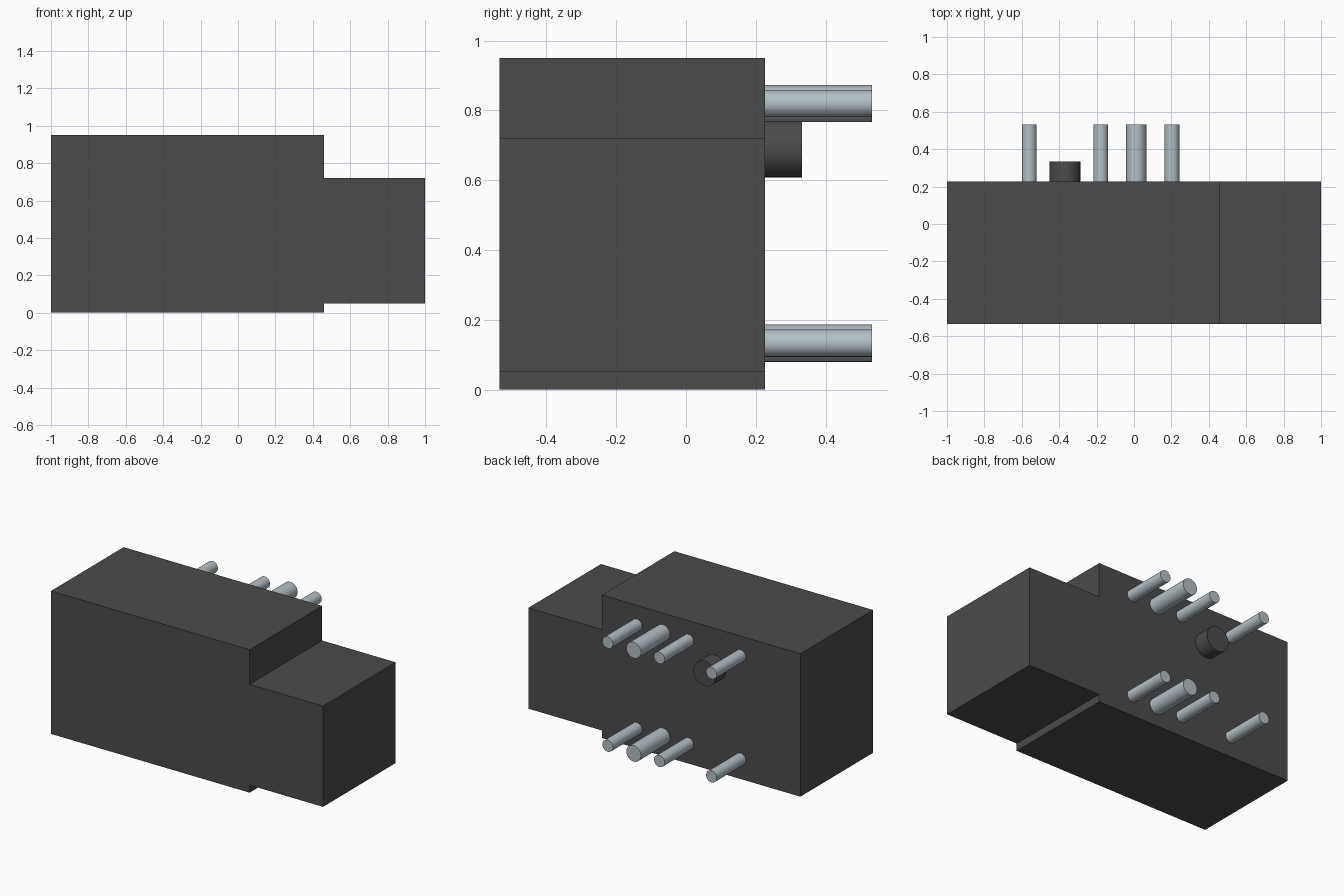
import bpy, bmesh, math
from mathutils import Matrix

cube = bpy.data.objects.get("Cube")
if cube:
    bpy.data.objects.remove(cube, do_unlink=True)


def material(name, rgb):
    m = bpy.data.materials.new(name)
    m.use_nodes = True
    m.diffuse_color = (*rgb, 1)
    m.node_tree.nodes["Principled BSDF"].inputs["Base Color"].default_value = (*rgb, 1)
    return m


DARK = material("dark grey plastic", (0.07, 0.07, 0.07))
METAL = material("pale steel", (0.45, 0.52, 0.56))

FRONT, BACK, PIN_END = -0.535, 0.227, 0.533


def finish(bm, name, mat):
    bmesh.ops.recalc_face_normals(bm, faces=bm.faces)
    me = bpy.data.meshes.new(name)
    bm.to_mesh(me)
    bm.free()
    me.materials.append(mat)
    ob = bpy.data.objects.new(name, me)
    bpy.context.collection.objects.link(ob)
    return ob


def rod(name, x, z, radius, y_end, mat):
    """Round rod standing out of the back face along y."""
    y0 = BACK - 0.005
    bm = bmesh.new()
    place = Matrix.Translation((x, (y0 + y_end) / 2, z)) @ Matrix.Rotation(math.pi / 2, 4, 'X')
    bmesh.ops.create_cone(bm, cap_ends=True, segments=32, radius1=radius, radius2=radius,
                          depth=y_end - y0, matrix=place)
    ob = finish(bm, name, mat)
    bpy.ops.object.select_all(action='DESELECT')
    ob.select_set(True)
    bpy.context.view_layer.objects.active = ob
    bpy.ops.object.shade_smooth_by_angle(angle=math.radians(40))


# Stepped housing: front outline extruded to the back
outline = [(-1, 0), (0.46, 0), (0.46, 0.05), (1, 0.05),
           (1, 0.72), (0.46, 0.72), (0.46, 0.95), (-1, 0.95)]
bm = bmesh.new()
face = bm.faces.new([bm.verts.new((x, FRONT, z)) for x, z in outline])
ext = bmesh.ops.extrude_face_region(bm, geom=[face])
moved = [v for v in ext["geom"] if isinstance(v, bmesh.types.BMVert)]
bmesh.ops.translate(bm, verts=moved, vec=(0, BACK - FRONT, 0))
finish(bm, "housing", DARK)

# Two matching rows of contact pins
pins = [("outer_pin", -0.56, 0.039), ("inner_pin", -0.177, 0.039),
        ("thick_pin", 0.012, 0.0535), ("end_pin", 0.203, 0.039)]
for row, z in (("upper", 0.82), ("lower", 0.133)):
    for name, x, radius in pins:
        rod(f"{row}_{name}", x, z, radius, PIN_END, METAL)

# Short locating stud
rod("locating_stud", -0.37, 0.691, 0.083, 0.333, DARK)
